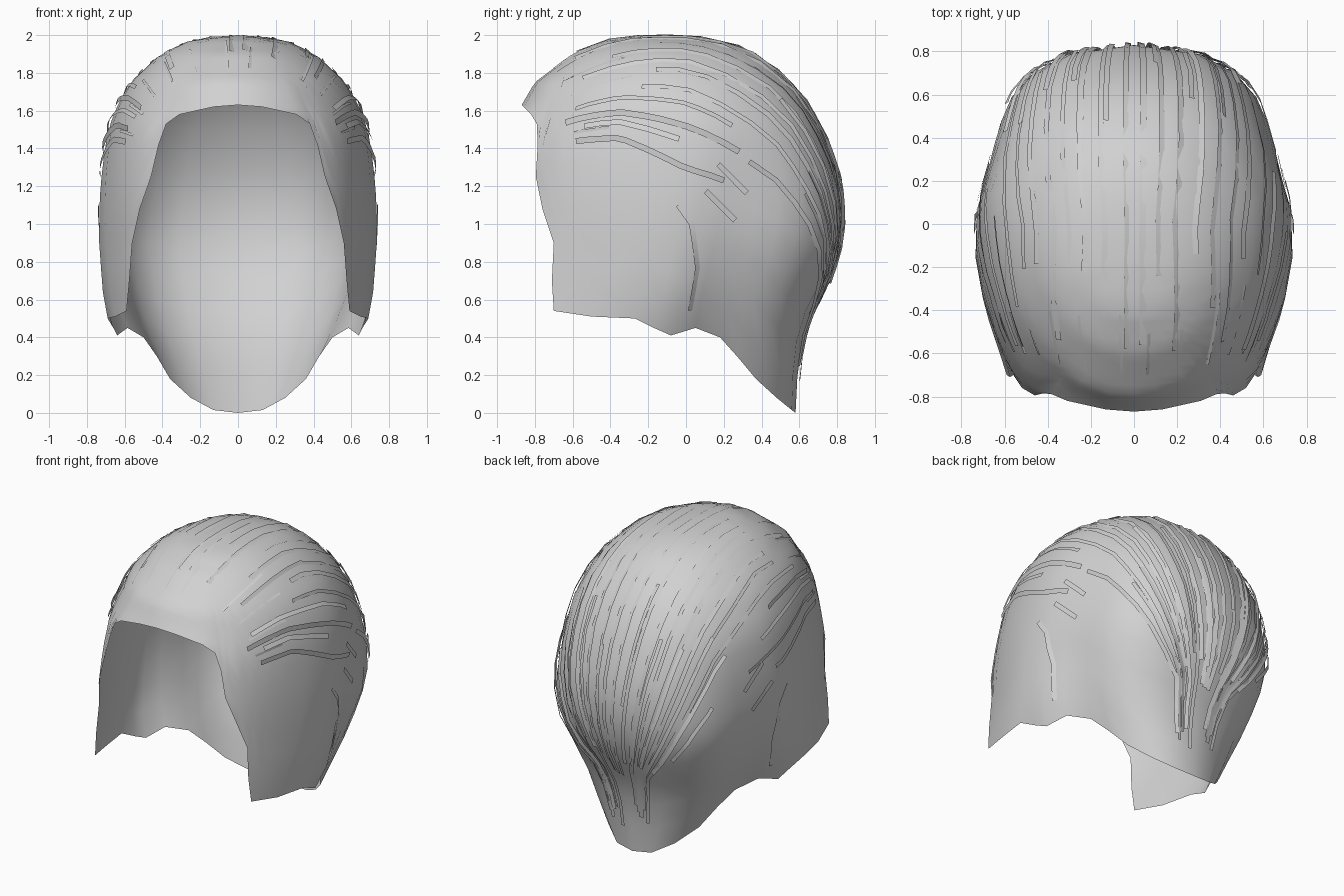
import bpy, bmesh, math, random
from mathutils import Vector
from mathutils.bvhtree import BVHTree

random.seed(4)
if "Cube" in bpy.data.objects:
    bpy.data.objects.remove(bpy.data.objects["Cube"])

grey = bpy.data.materials.new("hair grey")
grey.use_nodes = True
grey.diffuse_color = (.64, .64, .64, 1)
grey.node_tree.nodes["Principled BSDF"].inputs["Base Color"].default_value = (.64, .64, .64, 1)

# Head sections: height, half width, back y, front y
SECTIONS = [
    (2, 0, -.15, -.15), (1.99, .15, .08, -.32), (1.97, .26, .21, -.43),
    (1.9, .41, .38, -.6), (1.75, .57, .56, -.8), (1.63, .635, .65, -.87),
    (1.5, .685, .72, -.98), (1.3, .715, .8, -1.03), (1.1, .73, .835, -1.07),
    (.9, .73, .825, -1.08), (.7, .715, .755, -1.18), (.54, .7, .665, -1.3),
    (.4, .64, .615, -1.3), (.2, .47, .59, -1.3), (0, .25, .58, -1.3)]

# Cap edge on one side: hairline, temple, sideburn, ear, nape
RIM = [
    (0, -.87, 1.63), (.13, -.86, 1.62), (.31, -.82, 1.58), (.38, -.79, 1.53),
    (.42, -.785, 1.42), (.46, -.795, 1.25), (.52, -.76, 1.08), (.56, -.7, .9),
    (.575, -.71, .7), (.59, -.7, .54), (.65, -.5, .51), (.69, -.27, .5),
    (.66, -.17, .45), (.64, -.08, .41), (.585, .05, .45), (.5, .18, .4),
    (.43, .27, .3), (.36, .37, .18), (.25, .48, .08), (.13, .56, .015), (0, .58, 0)]
ROWS = 18


def section(z):
    """Half width, back y, front y and centre y at a height."""
    centre = -.15 * min(1, max(0, (z - 1.5) * 2))
    for a, b in zip(SECTIONS, SECTIONS[1:]):
        if z >= b[0]:
            f = (z - b[0]) / (a[0] - b[0])
            return [q + (p - q) * f for p, q in zip(a[1:], b[1:])] + [centre]
    return list(SECTIONS[-1][1:]) + [centre]


def on_head(angle, z):
    """Point on the head, angle 0 at the front and pi at the back."""
    w, back, front, c = section(z)
    c_ang, s_ang = math.cos(angle), math.sin(angle)
    pinch = .36 * min(1, max(0, (.9 - z) * 2)) * max(0, -c_ang)
    if c_ang < 0:
        s_ang = math.copysign(abs(s_ang) ** .88, s_ang)
    reach = c - front if c_ang > 0 else back - c
    return Vector((w * (1 - pinch) * s_ang, c - reach * c_ang, z))


def rim_angle(p):
    w, back, front, c = section(p.z)
    reach = c - front if p.y < c else back - c
    return math.atan2(p.x / w, (c - p.y) / reach)


def column(index):
    """Spoke from the crown to one rim point."""
    rim = Vector(RIM[index])
    start, end = math.pi * index / (len(RIM) - 1), rim_angle(rim)
    fix = rim - on_head(end, rim.z)
    points = []
    for r in range(1, ROWS + 1):
        t = r / ROWS
        z = 2 - (2 - rim.z) * t ** 1.7
        points.append(on_head(start + (end - start) * t, z) + fix * t ** 3)
    return points


def finish(bm, name):
    mesh = bpy.data.meshes.new(name)
    bm.to_mesh(mesh)
    mesh.materials.append(grey)
    for poly in mesh.polygons:
        poly.use_smooth = True
    obj = bpy.data.objects.new(name, mesh)
    bpy.context.collection.objects.link(obj)


# Swept back cap, open at the face and neck
cap = bmesh.new()
half = [column(i) for i in range(len(RIM))]
mirrored = [[Vector((-p.x, p.y, p.z)) for p in col] for col in half[-2:0:-1]]
crown = cap.verts.new((0, -.15, 2))
grid = [[cap.verts.new(p) for p in col] for col in half + mirrored]
for a, b in zip(grid, grid[1:] + grid[:1]):
    cap.faces.new((crown, a[0], b[0]))
    for r in range(ROWS - 1):
        cap.faces.new((a[r], a[r + 1], b[r + 1], b[r]))
cap.normal_update()
tree = BVHTree.FromBMesh(cap)
finish(cap, "hair_cap")

# Thin strands lying on the cap
HEART = Vector((0, 0, 1))


def add_strand(bm, path, t0, t1, width, lift, tilt, steps=9):
    """Ribbon along a polyline projected outward onto the cap."""
    spots = []
    for i in range(steps + 1):
        s = (t0 + (t1 - t0) * i / steps) * (len(path) - 1)
        k = min(int(s), len(path) - 2)
        aim = (path[k].lerp(path[k + 1], s - k) - HEART).normalized()
        hit, normal, _, _ = tree.ray_cast(HEART, aim)
        if hit:
            if normal.dot(aim) < 0:
                normal = -normal
            spots.append((hit, normal))
    rows = []
    for i, (hit, normal) in enumerate(spots):
        along = spots[min(i + 1, len(spots) - 1)][0] - spots[max(i - 1, 0)][0]
        side = along.cross(normal).normalized()
        base = hit + normal * lift * min(1, .2 + (2 - hit.z) * 2)
        edge = (side + normal * tilt) * width / 2
        rows.append((bm.verts.new(base - edge), bm.verts.new(base + edge)))
    for a, b in zip(rows, rows[1:]):
        bm.faces.new((a[0], a[1], b[1], b[0]))


def sweep(a, sign):
    """Flow line from hairline over the head to the nape; a = 0 is the middle."""
    turn = math.radians(76) * a
    s = math.sin(turn)
    if a < .5:
        start = Vector((.74 * a, -.86 + .12 * a, 1.69 - .1 * a))
    else:
        start = Vector((.37 + .24 * (a - .5), -.8 + .04 * a, 1.64 - .5 * (a - .5)))
    mid = Vector((.74 * s, 0, 1 + math.cos(turn)))
    front = start.lerp(mid, .5) + Vector((.12 * s, 0, .1 + .05 * a))
    back = Vector((.6 * s, .7, 1.2 - .3 * a))
    path = [start, front, mid, mid.lerp(back, .5) + Vector((.05 * s, .12, .06)),
            back, Vector((.26 * s, .68, .6)), Vector((.17 * s, .62, .1))]
    return [Vector((p.x * sign, p.y, p.z)) for p in path]


strands = bmesh.new()
COUNT = 12
for sign in (-1, 1):
    for i in range(COUNT):
        a = (i + random.uniform(.3, .7)) / COUNT
        low = a > .7
        # Long strand towards the nape
        add_strand(strands, sweep(a, sign),
                   random.uniform(.04, .1) if low else random.uniform(.1, .28),
                   random.uniform(.3, .44) if low else random.uniform(.75, .98),
                   random.uniform(.022, .032), .015, random.uniform(-.4, .4), 12)
        # Short strand at the hairline
        if i % 2 == 0:
            add_strand(strands, sweep(a + .03, sign), .07, random.uniform(.14, .22),
                       .015, .006, random.uniform(-.4, .4), 4)
        # Short strand at the back
        else:
            add_strand(strands, sweep(a * .85, sign), random.uniform(.45, .6),
                       random.uniform(.65, 1), .025, .02, random.uniform(-.4, .4), 8)
    # Strands behind and above the ear
    ear = [Vector((.72 * sign, y, z)) for y, z in ((-.04, 1.1), (.03, 1), (.06, .76), (.02, .5))]
    add_strand(strands, ear, 0, 1, .03, .008, .2, 6)
    for y, z in ((.17, 1.32), (.1, 1.17)):
        wisp = [Vector((.7 * sign, y, z)), Vector((.68 * sign, y + .16, z - .15))]
        add_strand(strands, wisp, 0, 1, .03, .012, 0, 4)
finish(strands, "hair_strands")
